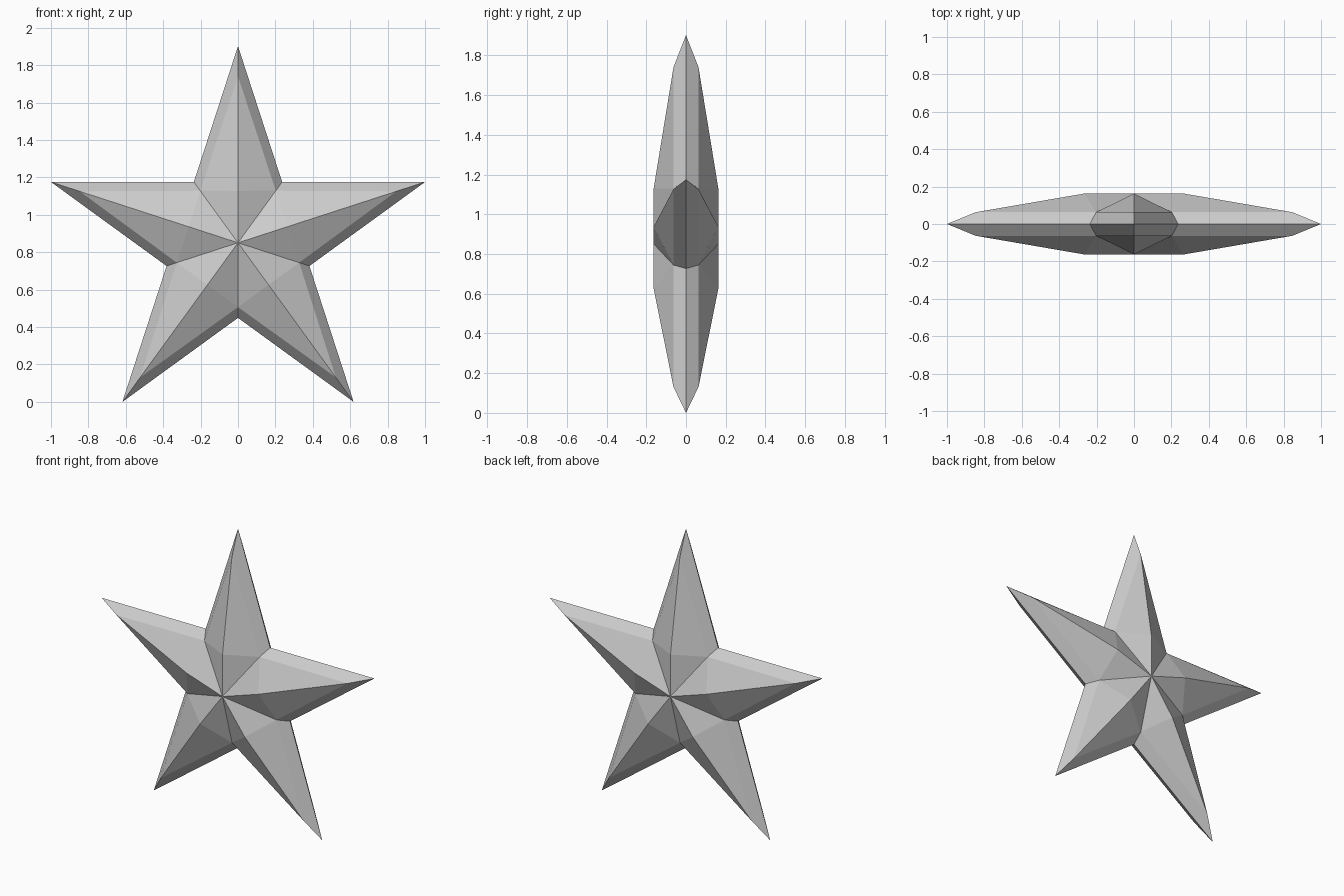
import bpy, bmesh
from math import sin, cos, pi

cube = bpy.data.objects.get("Cube")
if cube:
    bpy.data.objects.remove(cube, do_unlink=True)

OUTER = 1.0515               # tip radius
INNER = OUTER * 0.382        # notch radius of a regular star
CENTRE_Z = OUTER * cos(pi / 5)

grey = bpy.data.materials.new("plain grey")
grey.use_nodes = True
colour = (0.6, 0.6, 0.6, 1)
grey.diffuse_color = colour
grey.node_tree.nodes["Principled BSDF"].inputs["Base Color"].default_value = colour

bm = bmesh.new()


def ring(tip, notch, tip_y, notch_y):
    """Ten points alternating between arm tips and notches."""
    points = []
    for i in range(10):
        r, y = (notch, notch_y) if i % 2 else (tip, tip_y)
        a = i * pi / 5
        points.append(bm.verts.new((r * sin(a), y, CENTRE_Z + r * cos(a))))
    return points


# Rim shared by both sides
rim = ring(OUTER, INNER, 0, 0)

# Bevelled border, ridged arms and raised middle on each side
for side in (-1, 1):
    border = ring(0.89, 0.344, side * 0.063, side * 0.063)
    ridge = [bm.verts.new((0.278 * sin(i * pi / 5), side * 0.163,
                           CENTRE_Z + 0.278 * cos(i * pi / 5))) for i in range(0, 10, 2)]
    middle = bm.verts.new((0, side * 0.163, CENTRE_Z))
    for i in range(10):
        j = (i + 1) % 10
        bm.faces.new((rim[i], rim[j], border[j], border[i]))
        tip, notch = (j, i) if i % 2 else (i, j)
        crest = ridge[tip // 2]
        bm.faces.new((border[tip], border[notch], crest))
        bm.faces.new((crest, border[notch], middle))

bmesh.ops.recalc_face_normals(bm, faces=bm.faces)
mesh = bpy.data.meshes.new("star")
bm.to_mesh(mesh)
bm.free()
mesh.materials.append(grey)
star = bpy.data.objects.new("star", mesh)
bpy.context.collection.objects.link(star)
